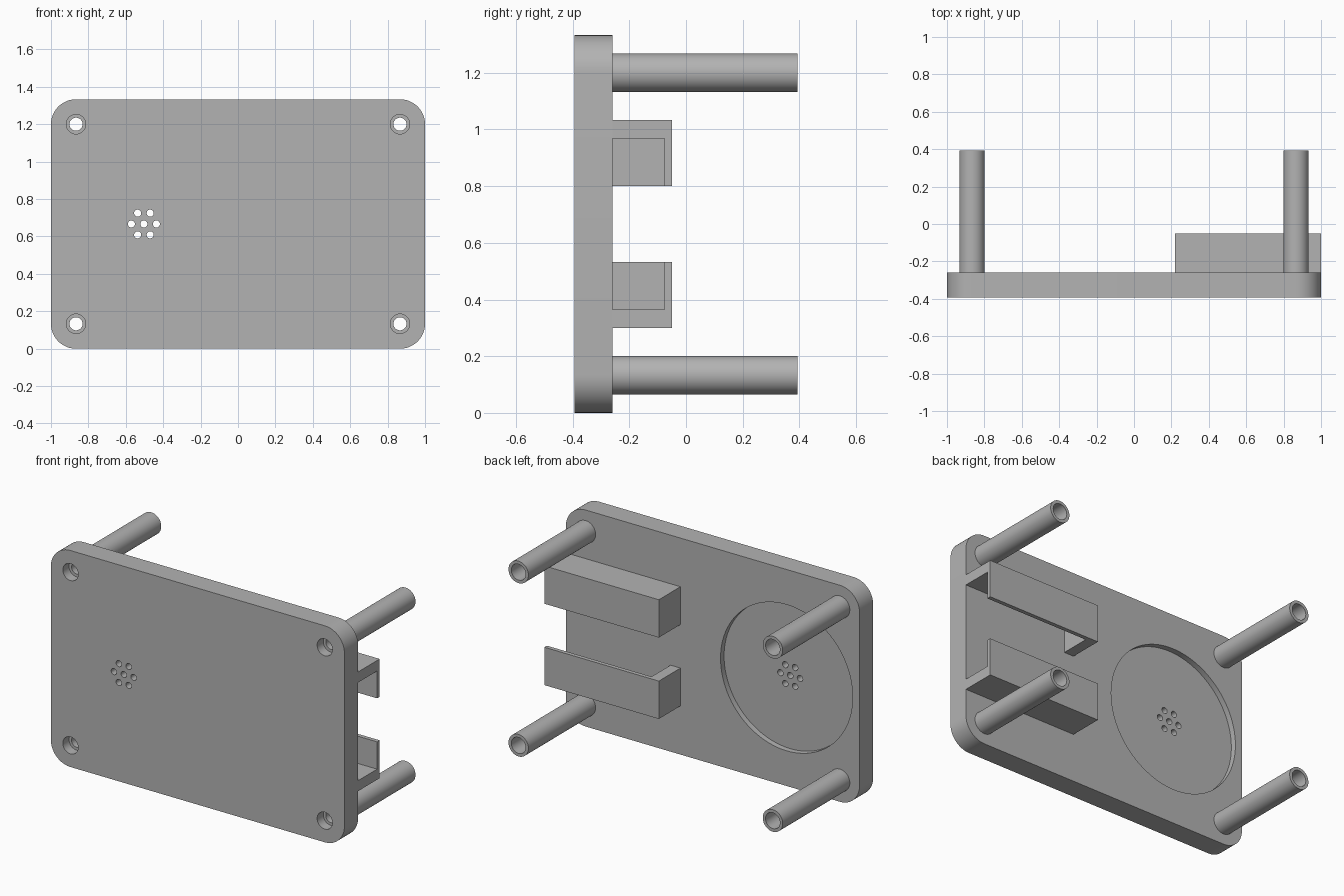
import bpy, bmesh, math
from mathutils import Matrix, Vector

cube = bpy.data.objects.get("Cube")
if cube:
    bpy.data.objects.remove(cube, do_unlink=True)

# Main dimensions
HEIGHT, FRONT, BACK, POST_END = 1.333, -0.393, -0.26, 0.393
CORNER = 0.133
POSTS = [(x, z) for x in (-0.866, 0.866) for z in (CORNER, HEIGHT - CORNER)]
SPEAKER = (-0.503, HEIGHT / 2)

grey = bpy.data.materials.new("plain grey")
grey.use_nodes = True
grey.diffuse_color = (0.45, 0.45, 0.45, 1)
grey.node_tree.nodes["Principled BSDF"].inputs["Base Color"].default_value = grey.diffuse_color


def prism(name, outline, y0, y1):
    """Extrude an (x, z) outline from y0 to y1."""
    bm = bmesh.new()
    face = bm.faces.new([bm.verts.new((x, y0, z)) for x, z in outline])
    new = bmesh.ops.extrude_face_region(bm, geom=[face])["geom"]
    verts = [v for v in new if isinstance(v, bmesh.types.BMVert)]
    bmesh.ops.translate(bm, verts=verts, vec=(0, y1 - y0, 0))
    bmesh.ops.recalc_face_normals(bm, faces=bm.faces)
    mesh = bpy.data.meshes.new(name)
    bm.to_mesh(mesh)
    bm.free()
    obj = bpy.data.objects.new(name, mesh)
    bpy.context.collection.objects.link(obj)
    mesh.materials.append(grey)
    return obj


def arc(centre, radius, start, end, steps):
    angles = [start + (end - start) * i / steps for i in range(steps + 1)]
    return [(centre[0] + radius * math.cos(a), centre[1] + radius * math.sin(a)) for a in angles]


def cylinder(name, centre, radius, y0, y1, sides=48):
    return prism(name, arc(centre, radius, 0, math.tau, sides)[:-1], y0, y1)


def box(name, x0, x1, y0, y1, z0, z1):
    return prism(name, [(x0, z0), (x1, z0), (x1, z1), (x0, z1)], y0, y1)


def select(obj):
    bpy.ops.object.select_all(action='DESELECT')
    obj.select_set(True)
    bpy.context.view_layer.objects.active = obj


def cut(obj, cutters):
    for cutter in cutters:
        cutter.hide_render = True
        mod = obj.modifiers.new("cut", 'BOOLEAN')
        mod.operation, mod.solver, mod.object = 'DIFFERENCE', 'EXACT', cutter
        select(obj)
        bpy.ops.object.modifier_apply(modifier=mod.name)
        bpy.data.objects.remove(cutter, do_unlink=True)


def smooth(obj):
    select(obj)
    bpy.ops.object.shade_smooth_by_angle(angle=math.radians(30))


# Rounded face plate
outline = []
for i, (sx, sz) in enumerate([(1, 1), (-1, 1), (-1, -1), (1, -1)]):
    centre = (sx * (1 - CORNER), HEIGHT / 2 + sz * (HEIGHT / 2 - CORNER))
    outline += arc(centre, CORNER, i * math.pi / 2, (i + 1) * math.pi / 2, 12)
plate = prism("face_plate", outline, FRONT, BACK)

# Round speaker recess with a ring of sound holes
cutters = [cylinder("recess_cutter", SPEAKER, 0.45, BACK - 0.035, BACK + 0.1, 96)]
holes = [SPEAKER] + arc(SPEAKER, 0.067, 0, math.tau, 6)[:-1]
cutters += [cylinder("sound_hole_cutter", c, 0.019, FRONT - 0.1, BACK + 0.1, 24) for c in holes]

# Stepped screw holes
for c in POSTS:
    cutters.append(cylinder("screw_hole_cutter", c, 0.035, FRONT - 0.1, BACK + 0.1))
    cutters.append(cylinder("screw_head_cutter", c, 0.052, FRONT - 0.1, FRONT + 0.06))
cut(plate, cutters)
smooth(plate)

# Hollow standoff posts
for i, c in enumerate(POSTS):
    post = cylinder(f"standoff_post_{i + 1}", c, 0.068, BACK, POST_END)
    cut(post, [cylinder("bore_cutter", c, 0.049, BACK - 0.1, POST_END + 0.1)])
    smooth(post)

# Facing pair of open side channels
for name, side in (("upper_channel", 1), ("lower_channel", -1)):
    z_in, z_wall, z_out = [HEIGHT / 2 + side * d for d in (0.134, 0.302, 0.367)]
    channel = box(name, 0.22, 1, BACK, -0.05, z_in, z_out)
    cut(channel, [box("channel_cutter", 0.287, 1.1, BACK - 0.1, -0.075,
                      z_in - side * 0.1, z_wall)])
